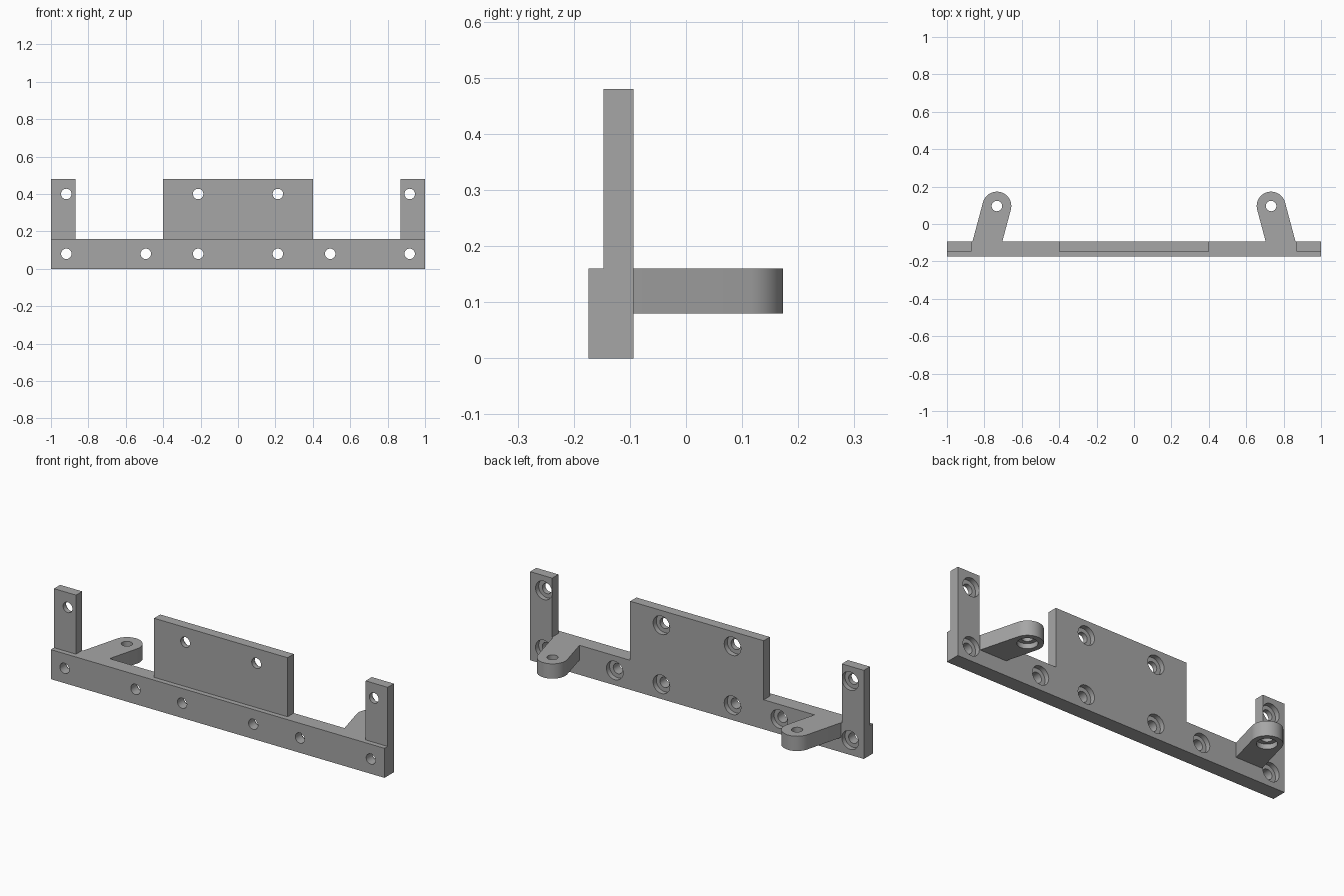
import bpy, bmesh, math
from mathutils import Matrix, Vector

if "Cube" in bpy.data.objects:
    bpy.data.objects.remove(bpy.data.objects["Cube"], do_unlink=True)

FRONT, STEP, BACK = -0.174, -0.147, -0.094
RAIL_TOP, TOP = 0.16, 0.48
HOLE_R, BORE_R, BORE_DEPTH = 0.028, 0.05, 0.027

grey = bpy.data.materials.new("plain grey")
grey.use_nodes = True
grey.diffuse_color = (0.38, 0.38, 0.38, 1)
grey.node_tree.nodes["Principled BSDF"].inputs["Base Color"].default_value = (0.38, 0.38, 0.38, 1)


def finish(bm, name):
    bmesh.ops.recalc_face_normals(bm, faces=bm.faces)
    mesh = bpy.data.meshes.new(name)
    bm.to_mesh(mesh)
    bm.free()
    mesh.materials.append(grey)
    ob = bpy.data.objects.new(name, mesh)
    bpy.context.collection.objects.link(ob)
    return ob


def prism(name, outline, depth):
    """Extrude a closed outline along a vector."""
    bm = bmesh.new()
    face = bm.faces.new([bm.verts.new(p) for p in outline])
    out = bmesh.ops.extrude_face_region(bm, geom=[face])["geom"]
    bmesh.ops.translate(bm, vec=depth, verts=[v for v in out if isinstance(v, bmesh.types.BMVert)])
    return finish(bm, name)


def stepped_pin(bm, origin, rotation):
    """Through hole with a counterbore; local z points out of the bored face."""
    rings = []
    for r, h in ((HOLE_R, -0.12), (HOLE_R, -BORE_DEPTH), (BORE_R, -BORE_DEPTH), (BORE_R, 0.02)):
        ring = []
        for i in range(32):
            a = math.tau * i / 32
            ring.append(bm.verts.new(origin + rotation @ Vector((r * math.cos(a), r * math.sin(a), h))))
        rings.append(ring)
    for lo, hi in zip(rings, rings[1:]):
        for i in range(32):
            j = (i + 1) % 32
            bm.faces.new((lo[i], lo[j], hi[j], hi[i]))
    bm.faces.new(rings[0])
    bm.faces.new(rings[-1])


def combine(body, tool, operation):
    mod = body.modifiers.new("combine", 'BOOLEAN')
    mod.operation, mod.solver, mod.object = operation, 'EXACT', tool
    bpy.ops.object.select_all(action='DESELECT')
    bpy.context.view_layer.objects.active = body
    body.select_set(True)
    bpy.ops.object.modifier_apply(modifier=mod.name)
    bpy.data.objects.remove(tool, do_unlink=True)


# Main body: rail, centre plate and end tabs in one silhouette
half = [(0.4, RAIL_TOP), (0.4, TOP)]
right = [(1, 0), (1, TOP), (0.868, TOP), (0.868, RAIL_TOP), (0.4, RAIL_TOP), (0.4, TOP)]
outline = right + [(-x, z) for x, z in reversed(right)]
bracket = prism("mounting_bracket", [(x, FRONT, z) for x, z in outline], (0, BACK - FRONT, 0))

# Step back the upper front
relief = prism("front_relief", [(x, y, RAIL_TOP) for x, y in
               ((-1.1, -0.3), (1.1, -0.3), (1.1, STEP), (-1.1, STEP))], (0, 0, 0.5))
combine(bracket, relief, 'DIFFERENCE')

# Leaning ears with round ends
lean, ear_r, root = math.radians(15), 0.077, -0.12
ear_x, ear_y = 0.733, 0.096
for side in (1, -1):
    arc = [(ear_x + ear_r * math.cos(lean + math.pi * i / 24),
            ear_y + ear_r * math.sin(lean + math.pi * i / 24)) for i in range(25)]
    feet = [(x + (y - root) * math.tan(lean), root) for x, y in (arc[-1], arc[0])]
    ear = prism("ear", [(side * x, y, 0.08) for x, y in arc + feet], (0, 0, 0.08))
    combine(bracket, ear, 'UNION')

# Counterbored holes: rear face of the body, underside of the ears
bm = bmesh.new()
to_back = Matrix.Rotation(-math.pi / 2, 3, 'X')
to_below = Matrix.Rotation(math.pi, 3, 'X')
for side in (1, -1):
    for x, z in ((0.918, 0.08), (0.493, 0.08), (0.213, 0.08), (0.918, 0.4), (0.213, 0.4)):
        stepped_pin(bm, Vector((side * x, BACK, z)), to_back)
    stepped_pin(bm, Vector((side * ear_x, ear_y, 0.08)), to_below)
combine(bracket, finish(bm, "hole_cutters"), 'DIFFERENCE')

bpy.ops.object.shade_smooth_by_angle(angle=math.radians(30))
